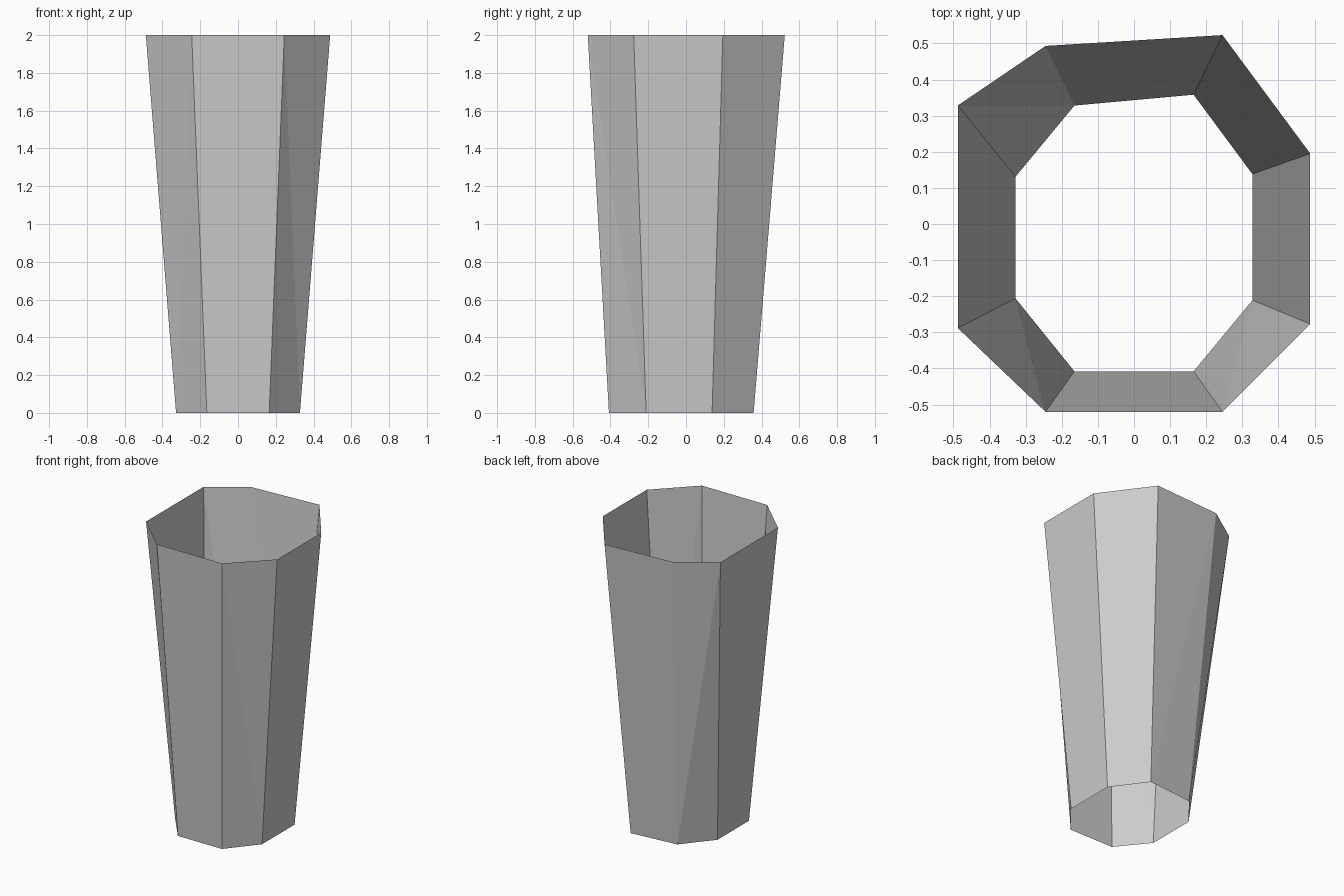
import bpy, bmesh

if "Cube" in bpy.data.objects:
    bpy.data.objects.remove(bpy.data.objects["Cube"])

# Eight-sided rim outlines, counter-clockwise from the front left corner
TOP = [(-0.245, -0.52), (0.245, -0.52), (0.488, -0.277), (0.488, 0.195),
       (0.245, 0.523), (-0.245, 0.493), (-0.488, 0.328), (-0.488, -0.288)]
BOTTOM = [(-0.165, -0.408), (0.165, -0.408), (0.328, -0.211), (0.328, 0.138),
          (0.165, 0.358), (-0.165, 0.328), (-0.328, 0.131), (-0.328, -0.206)]
HEIGHT = 2.0

# Open tapered tube; the slightly twisted panels are split along a diagonal
bm = bmesh.new()
top = [bm.verts.new((x, y, HEIGHT)) for x, y in TOP]
bottom = [bm.verts.new((x, y, 0)) for x, y in BOTTOM]
for i in range(8):
    j = (i + 1) % 8
    b0, b1, t1, t0 = bottom[i], bottom[j], top[j], top[i]
    if i == 1:
        bm.faces.new((b0, b1, t0))
        bm.faces.new((b1, t1, t0))
    elif i in (4, 5, 7):
        bm.faces.new((b0, b1, t1))
        bm.faces.new((b0, t1, t0))
    else:
        bm.faces.new((b0, b1, t1, t0))

mesh = bpy.data.meshes.new("tapered_tube")
bm.to_mesh(mesh)
bm.free()
bpy.context.collection.objects.link(bpy.data.objects.new("tapered_tube", mesh))
